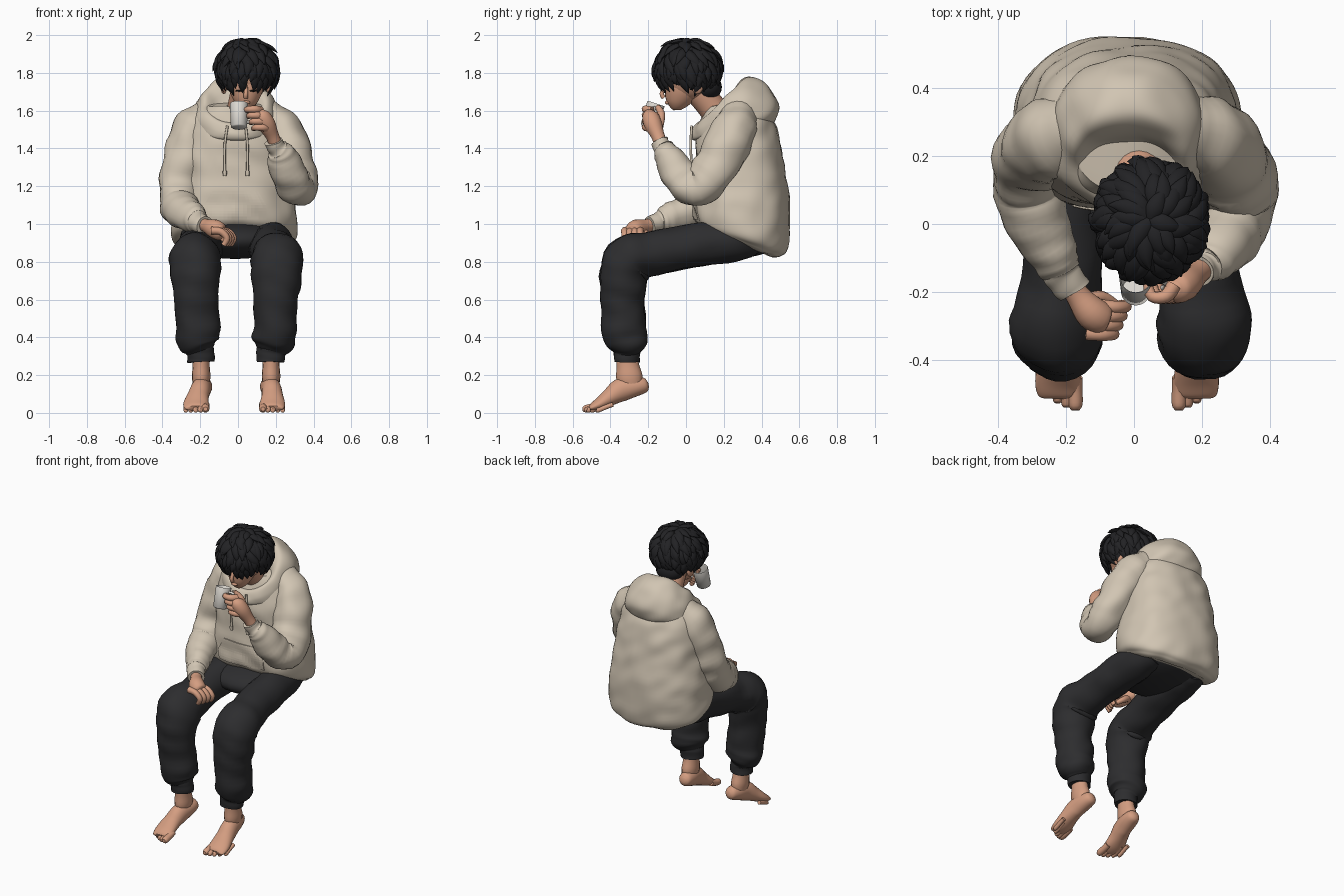
import bpy, bmesh, math, random
from mathutils import Vector as V, noise

if "Cube" in bpy.data.objects:
    bpy.data.objects.remove(bpy.data.objects["Cube"])

random.seed(4)
TAU = 2 * math.pi


def material(name, r, g, b):
    m = bpy.data.materials.new(name)
    m.diffuse_color = (r, g, b, 1)
    m.use_nodes = True
    m.node_tree.nodes["Principled BSDF"].inputs["Base Color"].default_value = m.diffuse_color
    return m


CREAM = material("cream fleece", .64, .56, .45)
CHARCOAL = material("charcoal cotton", .026, .026, .028)
HAIR = material("black hair", .016, .016, .018)
SKIN = material("skin", .66, .34, .22)
MUG = material("white ceramic", .72, .69, .64)
DARK = material("dark eye", .01, .008, .008)


def smooth_path(pts, n):
    """Catmull-Rom resampling of tuples of any length."""
    p = [pts[0]] + list(pts) + [pts[-1]]
    out = []
    for i in range(1, len(p) - 2):
        for k in range(n):
            t = k / n
            out.append([.5 * (2 * b + (c - a) * t + (2 * a - 5 * b + 4 * c - d) * t * t
                              + (3 * b - a - 3 * c + d) * t ** 3)
                        for a, b, c, d in zip(p[i - 1], p[i], p[i + 1], p[i + 2])])
    return out + [list(pts[-1])]


def tube(pts, n=5, sides=16, wide=1, side=None, fold=0):
    """Rings swept along (x, y, z, radius[, width factor]) points."""
    path = smooth_path(pts, n)
    side = V(side or (1, 0, 0))
    rings = []
    for i, (x, y, z, r, *w) in enumerate(path):
        t = (V(path[min(i + 1, len(path) - 1)][:3]) - V(path[max(i - 1, 0)][:3])).normalized()
        s = side - t * side.dot(t)
        if s.length < .2:
            s = V((0, 0, 1)) - t * t.z
        side = s.normalized()
        up = t.cross(side)
        ring = []
        for k in range(sides):
            a = TAU * k / sides
            q = r * (1 + fold * math.sin(i * 1.25 + 2 * math.sin(a + i * .2)))
            ring.append(V((x, y, z)) + side * math.cos(a) * q * (w[0] if w else wide)
                        + up * math.sin(a) * q)
        rings.append(ring)
    return rings


def loft(rows, cx, n=8, sides=64, power=.85):
    """Rings through (front y, front z, back y, back z, half width)."""
    def pw(v):
        return math.copysign(abs(v) ** power, v)
    rings = []
    for fy, fz, by, bz, w in smooth_path(rows, n):
        ring = []
        for k in range(sides):
            c, s = pw(math.cos(TAU * k / sides)), pw(math.sin(TAU * k / sides))
            ring.append(V((cx + w * s, (fy + by) / 2 + (fy - by) / 2 * c,
                           (fz + bz) / 2 + (fz - bz) / 2 * c)))
        rings.append(ring)
    return rings


def blob(c, r, n=14, sides=24):
    """Ellipsoid rings."""
    out = []
    for i in range(n + 1):
        a = .02 + (math.pi - .04) * i / n
        out.append([V((c[0] + r[0] * math.sin(a) * math.cos(TAU * k / sides),
                       c[1] + r[1] * math.sin(a) * math.sin(TAU * k / sides),
                       c[2] - r[2] * math.cos(a))) for k in range(sides)])
    return out


def make(name, mat, *shapes, rumple=0):
    """Skin ring lists into one object; rumple adds soft cloth unevenness."""
    bm = bmesh.new()
    for rings in shapes:
        vs = [[bm.verts.new(p) for p in ring] for ring in rings]
        m = len(vs[0])
        for a, b in zip(vs, vs[1:]):
            for k in range(m):
                bm.faces.new((a[k], a[(k + 1) % m], b[(k + 1) % m], b[k]))
        bm.faces.new(vs[0][::-1])
        bm.faces.new(vs[-1])
    bmesh.ops.recalc_face_normals(bm, faces=bm.faces)
    bm.normal_update()
    if rumple:
        for v in bm.verts:
            p = v.co
            v.co = p + v.normal * rumple * noise.noise((p.x * 9 + p.z * 4, p.y * 8, p.z * 10))
    me = bpy.data.meshes.new(name)
    bm.to_mesh(me)
    bm.free()
    me.materials.append(mat)
    for p in me.polygons:
        p.use_smooth = True
    me.set_sharp_from_angle(angle=math.radians(50))
    ob = bpy.data.objects.new(name, me)
    bpy.context.collection.objects.link(ob)
    return ob


# Hoodie body, with a ribbed hem that tucks in
torso = make("hoodie_body", CREAM, loft([
    (.10, .965, .46, .825, .27), (.075, .985, .50, .83, .30), (.045, 1.03, .54, .88, .33),
    (.04, 1.15, .55, 1.08, .32), (.05, 1.3, .525, 1.29, .295), (.055, 1.45, .495, 1.45, .275),
    (.08, 1.55, .455, 1.56, .24), (.10, 1.62, .38, 1.66, .16)], -.02), rumple=.012)

# Hood lying open around the neck
make("hood", CREAM, loft([
    (.14, 1.53, .22, 1.58, .08), (.075, 1.53, .27, 1.72, .13), (.05, 1.52, .33, 1.78, .175),
    (.03, 1.48, .43, 1.73, .215), (.04, 1.45, .49, 1.62, .23), (.07, 1.45, .46, 1.53, .21),
    (.1, 1.46, .38, 1.52, .15)], -.015, power=.95), rumple=.015)

# Front pocket, wrapped on the hoodie
bm = bmesh.new()
bmesh.ops.create_grid(bm, x_segments=16, y_segments=10, size=1)
for v in bm.verts:
    u, w = v.co.x, v.co.y
    v.co = (-.015 + u * (.165 - .045 * max(0, w)), -.1, 1.10 + .075 * w)
me = bpy.data.meshes.new("front_pocket")
bm.to_mesh(me)
bm.free()
me.materials.append(CREAM)
pocket = bpy.data.objects.new("front_pocket", me)
bpy.context.collection.objects.link(pocket)
wrap = pocket.modifiers.new("wrap", 'SHRINKWRAP')
wrap.target, wrap.wrap_method, wrap.offset = torso, 'PROJECT', .006
wrap.use_project_y, wrap.use_negative_direction = True, True
pocket.modifiers.new("thick", 'SOLIDIFY').thickness = .012

# Drawstrings with knotted ends
for i, x in enumerate((-.07, .05)):
    make(f"drawstring_{i}", CREAM, tube(
        [(x * .8, .03, 1.52, .007), (x, .025, 1.42, .007), (x, .03, 1.29, .007),
         (x, .03, 1.28, .011), (x, .03, 1.255, .01)], 3, 8))

# Sleeves: one raised with the mug, one resting on the thigh
make("raised_sleeve", CREAM, tube([
    (.06, .27, 1.57, .08), (.15, .27, 1.55, .105), (.225, .25, 1.48, .12), (.275, .19, 1.36, .12),
    (.305, .12, 1.25, .115), (.315, .05, 1.19, .1), (.28, -.03, 1.25, .095), (.235, -.09, 1.35, .08),
    (.215, -.115, 1.39, .065), (.205, -.125, 1.405, .052), (.19, -.14, 1.44, .05)],
    6, 24, fold=.025), rumple=.015)
make("resting_sleeve", CREAM, tube([
    (-.08, .27, 1.57, .08), (-.17, .27, 1.55, .105), (-.24, .25, 1.47, .122), (-.28, .22, 1.34, .115),
    (-.31, .18, 1.2, .105), (-.315, .11, 1.1, .1), (-.285, .0, 1.06, .09), (-.235, -.09, 1.03, .075),
    (-.215, -.13, 1.015, .062), (-.205, -.15, 1.01, .053), (-.175, -.195, .995, .05)],
    6, 24, fold=.025), rumple=.015)

# Trousers: seat and two legs with gathered cuffs
make("trouser_seat", CHARCOAL, blob((-.015, .22, .915), (.28, .28, .1)))
for i, s in enumerate((-1, 1)):
    def X(x, shift=-.01):
        return s * x + shift
    make(f"trouser_leg_{i}", CHARCOAL, tube([
        (X(.15), .36, .94, .10), (X(.17), .28, .925, .115), (X(.185), .07, .89, .115),
        (X(.205), -.17, .845, .115), (X(.215), -.29, .81, .135), (X(.215), -.33, .73, .127),
        (X(.21), -.335, .6, .113), (X(.205), -.325, .45, .115), (X(.2), -.315, .375, .11),
        (X(.19), -.313, .335, .078), (X(.187), -.313, .32, .07), (X(.185), -.313, .27, .068)],
        5, 28, wide=1.03, fold=.018), rumple=.012)
    # Bare foot, pointing down, big toe on the inner side
    foot = [tube([(X(.185), -.315, .32, .055, .8), (X(.185), -.308, .25, .06, .75),
                  (X(.185), -.3, .19, .07, .7), (X(.185), -.29, .14, .06, .7)], 4),
            tube([(X(.168), -.2, .15, .015, 1), (X(.17), -.215, .147, .038, 1),
                  (X(.176), -.26, .14, .05, 1), (X(.187), -.34, .123, .062, .85),
                  (X(.197, -.015), -.4, .086, .048, 1.2), (X(.203, -.02), -.455, .05, .034, 1.95),
                  (X(.204, -.02), -.495, .031, .022, 2.8), (X(.204, -.02), -.51, .026, .012, 4)], 5, 24)]
    for k in range(5):
        x, r = .152 + .026 * k, (.021 if k == 0 else .0165 - .001 * k)
        y = -.53 + .004 * k * k
        foot.append(tube([(X(x, -.02), y + .08, .045, r), (X(x, -.02), y + .045, .032, r),
                          (X(x, -.02), y, r + .001, r), (X(x, -.02), y - r * .8, r, r * .55)], 4, 10))
    make(f"foot_{i}", SKIN, *foot)

# Hand holding the mug
grip = [tube([(.2, -.13, 1.42, .036), (.18, -.15, 1.47, .036), (.15, -.175, 1.53, .048),
              (.125, -.19, 1.575, .042), (.115, -.19, 1.6, .02)], 4, 16)]
for k in range(4):
    x, z = .16 - .014 * k, 1.505 + .032 * k
    grip.append(tube([(x, -.18, z, .022), (x - .025, -.212, z + .006, .02),
                      (x - .065, -.212, z + .006, .017), (x - .078, -.175, z, .014)], 4, 10))
grip.append(tube([(.15, -.14, 1.52, .022), (.11, -.13, 1.58, .02), (.075, -.15, 1.62, .015)], 4, 10))
make("mug_hand", SKIN, *grip)

# Hand resting on the thigh with curled fingers
rest = [tube([(-.19, -.17, 1.0, .036), (-.165, -.21, .99, .036), (-.125, -.26, .975, .05),
              (-.09, -.28, .955, .045), (-.075, -.285, .95, .02)], 4, 16)]
for k in range(4):
    x, y = -.085 - .012 * k, -.24 - .027 * k
    rest.append(tube([(x - .02, y, .965, .021), (x + .03, y - .004, .96, .019),
                      (x + .062, y - .002, .925, .017), (x + .045, y + .004, .888, .014)], 4, 10))
rest.append(tube([(-.14, -.225, .965, .022), (-.095, -.215, .935, .019),
                  (-.055, -.235, .905, .014)], 4, 10))
make("resting_hand", SKIN, *rest)

# Hollow mug tilted to the mouth, with a handle
axis, base = V((0, .31, .95)), V((.005, -.2, 1.51))
flat = axis.cross(V((1, 0, 0)))
make("mug", MUG, [[base + axis * h + (V((1, 0, 0)) * math.cos(TAU * k / 32)
                                      + flat * math.sin(TAU * k / 32)) * r for k in range(32)]
                  for h, r in ((0, .036), (.006, .043), (.13, .048), (.135, .046),
                               (.13, .043), (.02, .039))])
make("mug_handle", MUG, tube([(*(base + axis * h + V((x, 0, 0))), .008) for x, h in
                              ((.04, .11), (.075, .108), (.09, .07), (.075, .035), (.04, .03))], 5, 8))

# Head, tapering jaw and chin, neck, nose, lips and ears
make("head", SKIN,
     blob((.045, .015, 1.79), (.118, .14, .14)),
     tube([(.043, .0, 1.79, .11), (.043, -.025, 1.71, .094), (.042, -.04, 1.655, .07),
           (.041, -.045, 1.62, .043), (.041, -.045, 1.603, .02)], 4, 24, wide=.95),
     tube([(0, .21, 1.5, .085), (.015, .15, 1.6, .075), (.035, .07, 1.7, .075)], 4, 20),
     tube([(.043, -.112, 1.735, .008), (.042, -.128, 1.69, .012), (.041, -.118, 1.668, .012)], 4, 10),
     blob((.041, -.098, 1.643), (.024, .014, .011), 8, 12),
     blob((-.075, .06, 1.73), (.018, .032, .042)), blob((.165, .06, 1.73), (.018, .032, .042)))
for i, x in enumerate((.005, .08)):
    make(f"eye_{i}", DARK, blob((x, -.112, 1.705), (.02, .006, .005), 6, 12))

# Tousled hair: a cap and nape with overlapping pointed locks spiralling from the crown
C, R = V((.048, .01, 1.82)), V((.16, .172, .158))
locks = [blob((.048, .02, 1.825), (.142, .155, .142)), blob((.04, .115, 1.725), (.09, .075, .07))]
for start, span, count in ((.05, .7, 10), (.35, .75, 17), (.7, .75, 26), (1.05, .75, 34),
                           (1.35, .75, 36), (1.5, .85, 34)):
    for j in range(count):
        a0 = TAU * (j + random.uniform(-.4, .4)) / count
        s, sp = start + random.uniform(-.12, .12), span * random.uniform(.8, 1.12)
        twist, pts = random.uniform(-.25, .5), []
        tip = random.uniform(1.03, 1.15)
        for t, scale, r in ((0, .9, .008), (.35, .97, .015), (.7, (1 + tip) / 2, .011), (1, tip, .001)):
            th, a = s + sp * t, a0 + twist * t
            d = V((math.sin(th) * math.cos(a), math.sin(th) * math.sin(a), math.cos(th)))
            p = C + R * d * scale
            pts.append((p.x, p.y, min(p.z, 1.99), r))
        locks.append(tube(pts, 3, 8, wide=1.8, side=(-math.sin(a0), math.cos(a0), 0)))
make("hair", HAIR, *locks)
